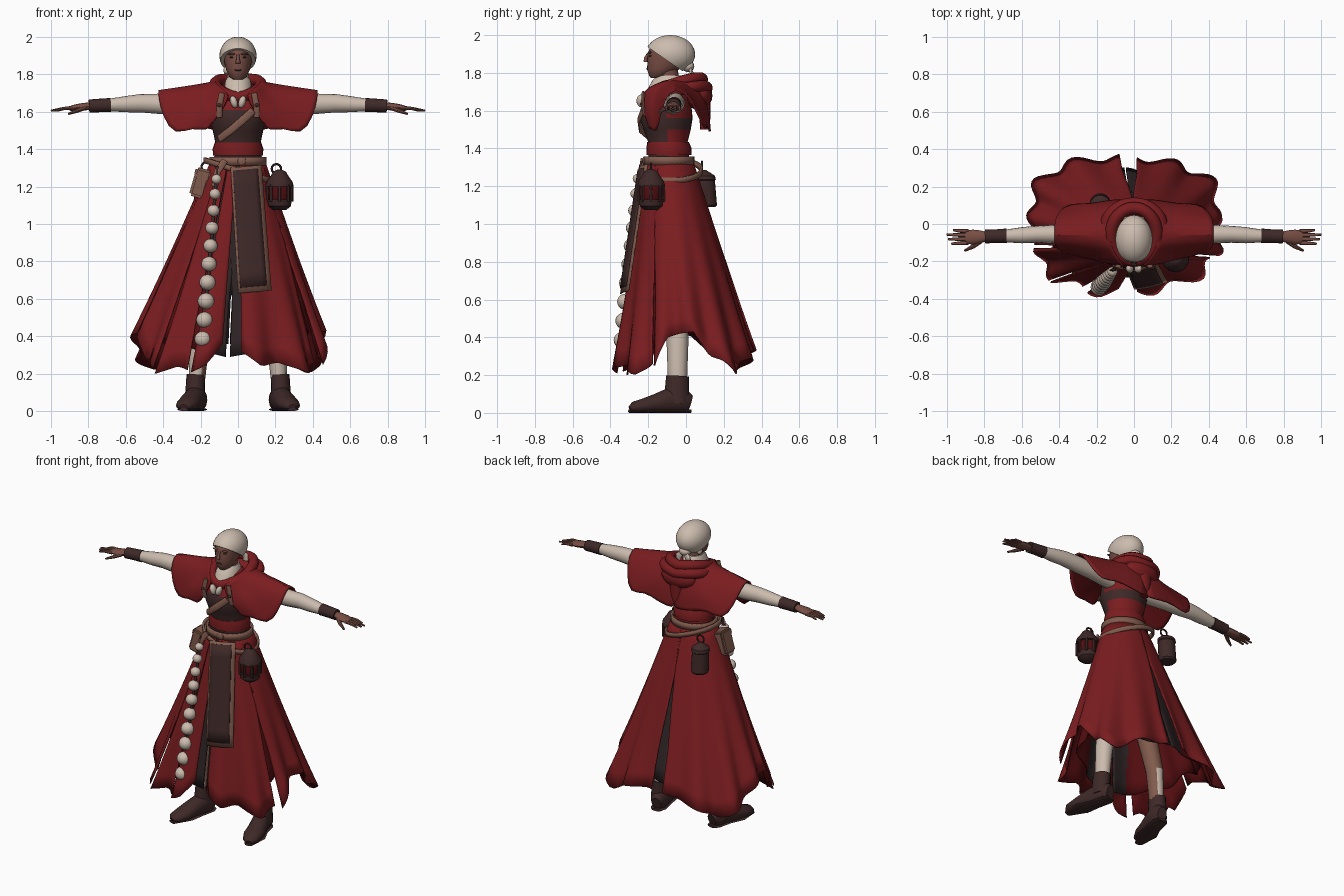
import bpy, bmesh, math
from mathutils import Vector, Matrix

cube = bpy.data.objects.get("Cube")
if cube:
    bpy.data.objects.remove(cube, do_unlink=True)
made = []

def material(name, r, g, b):
    m = bpy.data.materials.new(name)
    m.use_nodes = True
    m.diffuse_color = (r, g, b, 1)
    bsdf = next(n for n in m.node_tree.nodes if n.type == 'BSDF_PRINCIPLED')
    bsdf.inputs["Base Color"].default_value = (r, g, b, 1)
    bsdf.inputs["Roughness"].default_value = 0.8
    return m

RED = material("red cloth", .195, .012, .014)
DEEP = material("deep red cloth", .085, .004, .005)
DARK = material("dark leather", .048, .022, .021)
LINING = material("charcoal lining", .028, .018, .019)
TAN = material("tan leather", .22, .105, .075)
CREAM = material("cream cloth", .6, .5, .42)
SKIN = material("brown skin", .185, .075, .057)

def finish(name, bm, *mats, recalc=True):
    me = bpy.data.meshes.new(name)
    if recalc:
        bmesh.ops.recalc_face_normals(bm, faces=bm.faces)
    bm.to_mesh(me)
    bm.free()
    ob = bpy.data.objects.new(name, me)
    bpy.context.collection.objects.link(ob)
    for m in mats:
        me.materials.append(m)
    made.append(ob)
    return ob

def grid(name, rows, mats, closed=False, caps=False, rule=None, thick=0, sub=0):
    """Skin a list of point rows; cloth without a rule shows its second material inside."""
    bm = bmesh.new()
    vs = [[bm.verts.new(p) for p in row] for row in rows]
    n = len(rows[0])
    for a, b in zip(vs, vs[1:]):
        for i in range(n if closed else n - 1):
            j = (i + 1) % n
            f = bm.faces.new((a[i], b[i], b[j], a[j]))
            if rule:
                f.material_index = rule(f.calc_center_median())
    if caps:
        bm.faces.new(vs[0])
        bm.faces.new(vs[-1])
    ob = finish(name, bm, *mats, recalc=closed)
    if sub:
        ob.modifiers.new("smooth", 'SUBSURF').levels = sub
    if thick:
        s = ob.modifiers.new("thickness", 'SOLIDIFY')
        s.thickness, s.offset = thick, 0
        s.material_offset = 0 if rule else len(mats) - 1
    return ob

def ellipse(x, y, z, rx, ry, n=24, tilt=0):
    return [(x + rx * math.cos(k * math.tau / n), y + ry * math.sin(k * math.tau / n),
             z + tilt * math.cos(k * math.tau / n)) for k in range(n)]

def loft(name, rings, *mats, x=0, n=24, rule=None):
    """Rings are (z, centre y, x radius, y radius)."""
    return grid(name, [ellipse(x, y, z, rx, ry, n) for z, y, rx, ry in rings], mats, True, True, rule)

def tube(name, path, sizes, *mats, n=12, floor=None, rule=None):
    """Sweep an ellipse along a path; sizes are (side, height) radii."""
    pts = [Vector(p) for p in path]
    way = (pts[-1] - pts[0]).normalized()
    up = Vector((0, 0, 1)) if abs(way.z) < .8 else Vector((0, -1, 0))
    rows = []
    for i, p in enumerate(pts):
        t = (pts[min(i + 1, len(pts) - 1)] - pts[max(i - 1, 0)]).normalized()
        side = t.cross(up).normalized()
        top = side.cross(t)
        a, b = sizes[i]
        row = [p + side * a * math.cos(k * math.tau / n) + top * b * math.sin(k * math.tau / n)
               for k in range(n)]
        if floor is not None:
            row = [(q.x, q.y, max(q.z, floor)) for q in row]
        rows.append(row)
    return grid(name, rows, mats, True, True, rule)

def ball(name, pos, radii, mat, n=16, rot=None):
    bm = bmesh.new()
    bmesh.ops.create_uvsphere(bm, u_segments=n, v_segments=n // 2 + 2, radius=1)
    m = Matrix.Translation(pos) @ (rot or Matrix()) @ Matrix.Diagonal((*radii, 1))
    bmesh.ops.transform(bm, matrix=m, verts=bm.verts)
    return finish(name, bm, mat)

def belt(name, y, z, rx, ry, half, mat, tilt=0):
    rows = [ellipse(0, y, z + h, rx, ry, 32, tilt) for h in (-half, half)]
    return grid(name, rows, [mat], True, thick=.014)

def torus(name, pos, major, minor, mat):
    bpy.ops.mesh.primitive_torus_add(major_segments=16, minor_segments=6, location=pos,
        rotation=(math.pi / 2, 0, 0), major_radius=major, minor_radius=minor)
    ob = bpy.context.object
    ob.name = name
    ob.data.materials.append(mat)
    made.append(ob)

def lerp(a, b, t):
    return a + (b - a) * t

# Skirt panels: hem is a list of (angle, height) points
def skirt_panel(name, hem, mats=(RED, DEEP), scale=1, folds=13, amp=.06, rule=None):
    a0, a1 = hem[0][0], hem[-1][0]
    n = max(5, int((a1 - a0) / 2.5))
    rows = []
    for r in range(13):
        row = []
        for c in range(n + 1):
            a = lerp(a0, a1, c / n)
            p, q = next((p, q) for p, q in zip(hem, hem[1:]) if a <= q[0] + .001)
            low = lerp(p[1], q[1], (a - p[0]) / (q[0] - p[0]))
            t = r / 12 * (1.34 - low) / 1.03
            mid = (a0 + a1) / 2
            ang = math.radians(mid + (a - mid) * (1 + .15 * max(0, 1 - t * 1.4)))
            k = scale * (1 + amp * t * t * math.sin(folds * ang))
            row.append((-.05 * t + k * (.14 + .4 * t) * math.cos(ang),
                        -.09 + .09 * t + k * (.122 + .24 * t) * math.sin(ang), 1.34 - 1.03 * t))
        rows.append(row)
    return grid(name, rows, mats, rule=rule, thick=.008)

skirt_panel("skirt_front_left", [(-83, .32), (-72, .24), (-60, .26), (-45, .2), (-31, .26)])
skirt_panel("skirt_side_left", [(-27, .25), (-21, .33), (-15, .4), (-5, .42), (8, .43), (22, .3), (30, .28), (42, .2),
                                (52, .27), (65, .3), (83, .33)])
skirt_panel("skirt_back_right", [(93, .33), (115, .28), (135, .22), (155, .3), (175, .41), (197, .43)])
skirt_panel("skirt_side_right", [(200, .42), (206, .36), (213, .27), (219, .3), (229, .23)])
skirt_panel("skirt_front_right", [(231, .2), (240, .24), (247, .22)])
skirt_panel("skirt_front_strip", [(251, .21), (258, .24), (266, .36)])
for name, hem in (("underskirt_left", [(-89, .29), (-40, .36), (0, .45), (30, .36), (89.5, .36)]),
                  ("underskirt_right", [(90.5, .36), (150, .36), (180, .45), (220, .38), (268, .29)])):
    skirt_panel(name, hem, (LINING, DEEP), .82, 9, rule=lambda c: int(abs(c.x) > .17))

# Torso with a front vest
def vest(c):
    return int((c.y < -.09 and c.z < 1.61) or 1.5 < c.z < 1.56)
loft("torso", [(1.34, -.09, .13, .11), (1.42, -.095, .118, .1), (1.5, -.1, .135, .125),
               (1.56, -.105, .152, .14), (1.61, -.1, .152, .13), (1.66, -.09, .15, .115),
               (1.71, -.08, .13, .1), (1.75, -.08, .07, .07)], RED, DARK, n=32, rule=vest)
loft("sash", [(1.365, -.09, .132, .118), (1.4, -.09, .136, .12), (1.435, -.095, .124, .11)], RED)
belt("waist_belt", -.09, 1.335, .146, .128, .022, TAN)
belt("slung_belt", -.078, 1.285, .176, .16, .015, TAN, -.055)
tube("chest_strap", [(.08, -.228, 1.605), (.02, -.25, 1.55), (-.04, -.24, 1.5), (-.1, -.185, 1.455)],
     [(.008, .021)] * 4, TAN)
tube("hanging_strap", [(-.07, -.235, 1.34), (-.11, -.245, 1.28), (-.125, -.25, 1.2)], [(.018, .006)] * 3, TAN)
ball("belt_buckle", (.02, -.222, 1.335), (.024, .01, .022), TAN)

# Neck, collar and head
loft("neck", [(1.7, -.085, .055, .055), (1.84, -.1, .05, .055)], SKIN)
loft("collar", [(1.68, -.1, .1, .12), (1.73, -.1, .074, .095), (1.765, -.095, .068, .08),
                (1.785, -.09, .057, .06)], CREAM)
loft("head", [(1.772, -.16, .025, .025), (1.785, -.145, .045, .05), (1.82, -.122, .062, .085),
              (1.86, -.1, .073, .103), (1.9, -.09, .078, .112), (1.93, -.085, .077, .108),
              (1.96, -.08, .06, .08)], SKIN)
tube("nose", [(0, -.2, 1.905), (0, -.212, 1.88), (0, -.215, 1.858)],
     [(.007, .006), (.009, .009), (.014, .011)], SKIN)
ball("lips", (0, -.203, 1.822), (.02, .006, .005), DARK)
for s in (1, -1):
    ball("eye", (s * .033, -.188, 1.89), (.012, .008, .004), LINING)
    ball("brow", (s * .034, -.192, 1.908), (.022, .009, .006), SKIN)

# Headscarf cut along a slanted brow line, with a knot
bm = bmesh.new()
bmesh.ops.create_uvsphere(bm, u_segments=32, v_segments=20, radius=1)
bmesh.ops.transform(bm, verts=bm.verts,
    matrix=Matrix.Translation((0, -.083, 1.898)) @ Matrix.Diagonal((.099, .131, .102, 1)))
cut = bmesh.ops.bisect_plane(bm, geom=bm.verts[:] + bm.edges[:] + bm.faces[:],
    plane_co=(0, -.2, 1.935), plane_no=(0, .125, .18), clear_inner=True)
bmesh.ops.edgeloop_fill(bm, edges=[e for e in cut["geom_cut"] if isinstance(e, bmesh.types.BMEdge)])
finish("headscarf", bm, CREAM)
ball("scarf_knot", (0, .01, 1.835), (.04, .034, .03), CREAM)
ball("scarf_side_knot", (-.062, -.06, 1.822), (.016, .02, .022), CREAM)
for s in (1, -1):
    tube("scarf_tail", [(s * .01, .02, 1.83), (s * .035, .03, 1.8), (s * .04, .025, 1.765)],
         [(.012, .01), (.022, .01), (.018, .006)], CREAM)

# Short cape, one half per side, with a jagged hem
neck = [(.05, -.225, 1.69), (.07, -.205, 1.71), (.09, -.18, 1.73), (.11, -.14, 1.745), (.12, -.12, 1.755),
        (.12, -.09, 1.76), (.12, -.06, 1.76), (.12, -.03, 1.76), (.12, 0, 1.76), (.11, .02, 1.76),
        (.09, .05, 1.75), (.05, .065, 1.75), (0, .07, 1.75)]
hem = [(.135, -.2, 1.55), (.165, -.19, 1.49), (.24, -.185, 1.52), (.34, -.16, 1.47), (.4, -.14, 1.57),
       (.425, -.115, 1.67), (.425, -.06, 1.725), (.425, .01, 1.69), (.405, .06, 1.59), (.35, .11, 1.48),
       (.24, .1, 1.53), (.12, .13, 1.5), (0, .125, 1.48)]
core = Vector((.2, -.05, 1.6))
for s in (1, -1):
    rows = []
    for r in range(7):
        v = r / 6
        row = []
        for a, b in zip(neck, hem):
            p = Vector(a).lerp(Vector(b), v)
            out = (p - core).normalized() * .018 * math.sin(math.pi * v)
            out.z = min(out.z, -.004 * math.sin(math.pi * v))
            if b[0] == 0:
                out.x = 0
            p += out
            row.append((s * p.x, p.y, p.z))
        rows.append(row[::s])
    grid("cape_left" if s > 0 else "cape_right", rows, [RED, DEEP], sub=1, thick=.01)

# Lowered hood: slanted rolls and a bag of cloth behind
for name, cy, z0, rx, ry, rad, slope in (("hood_roll", -.055, 1.72, .122, .14, .033, .045),
                                         ("hood_fold", -.015, 1.69, .15, .125, .032, .03)):
    rows = []
    for k in range(33):
        a = k * math.tau / 32
        c, w = math.cos(a), math.sin(a)
        rows.append([(c * (rx + rad * math.cos(b)), cy + w * (ry + rad * math.cos(b)),
                      z0 + slope * w + .025 * abs(c) + rad * math.sin(b))
                     for b in (j * math.tau / 10 for j in range(10))])
    grid(name, rows, [RED], True)
ball("hood_bag", (0, .065, 1.68), (.13, .075, .075), RED)
tube("hood_point", [(0, .1, 1.67), (0, .1, 1.58), (0, .1, 1.5)], [(.05, .03), (.045, .03), (.03, .025)], RED)

# Chest emblem plates and harness straps
for s in (1, -1):
    ball("emblem_plate", (s * .022, -.238, 1.652), (.019, .024, .034), CREAM, rot=Matrix.Rotation(s * .3, 4, 'Y'))
    tube("harness_strap", [(s * .1, -.215, 1.57), (s * .1, -.23, 1.63), (s * .085, -.225, 1.7)],
         [(.016, .009)] * 3, TAN)
    ball("harness_buckle", (s * .1, -.236, 1.635), (.012, .008, .01), DARK)

# Arms, cuffs and hands
for s in (1, -1):
    def arm(name, path, sizes, mat, n=12):
        tube(name, [(s * x, y, z) for x, y, z in path], sizes, mat, n=n)
    arm("sleeve", [(.13, -.07, 1.63), (.3, -.06, 1.638), (.42, -.055, 1.642), (.52, -.055, 1.645), (.6, -.06, 1.64), (.7, -.065, 1.635)],
        [(.05, .05), (.05, .05), (.05, .054), (.045, .049), (.043, .043), (.032, .032)], CREAM, 16)
    arm("cuff", [(.68, -.063, 1.635), (.74, -.065, 1.633), (.795, -.067, 1.63)],
        [(.039, .038), (.036, .036), (.037, .035)], DARK, 16)
    arm("palm", [(.785, -.067, 1.63), (.82, -.068, 1.627), (.86, -.07, 1.622), (.9, -.07, 1.617)],
        [(.024, .021), (.034, .02), (.04, .019), (.035, .012)], SKIN)
    for i, length in enumerate((.965, 1, .992, .975)):
        y = -.037 - .021 * i
        arm("finger", [(.885, y, 1.618), (.93, y * 1.06 + .003, 1.617), (length, y * 1.15 + .01, 1.605)],
            [(.011, .01), (.0105, .009), (.006, .005)], SKIN, 8)
    arm("thumb", [(.82, -.09, 1.62), (.86, -.12, 1.605), (.905, -.143, 1.588)],
        [(.015, .013), (.012, .011), (.006, .006)], SKIN, 8)

# Legs and boots; the right leg has a tan inner patch
for s in (1, -1):
    tube("leg", [(s * .08, -.08, 1), (s * .16, -.06, .6), (s * .205, -.045, .38), (s * .22, -.045, .15)],
         [(.08, .08), (.065, .065), (.054, .058), (.042, .05)], CREAM, TAN, rule=lambda c: int(-.2 < c.x < 0))
    tube("boot_shaft", [(s * .225, -.045, .195), (s * .228, -.048, .12), (s * .228, -.05, .05)],
         [(.05, .06), (.052, .064), (.055, .07)], DARK, n=16)
    tube("boot_foot", [(s * .21, .022, .05), (s * .215, -.01, .06), (s * .23, -.08, .065), (s * .255, -.16, .048),
                       (s * .268, -.22, .038), (s * .285, -.275, .03), (s * .29, -.297, .022)],
         [(.032, .045), (.052, .07), (.055, .072), (.06, .052), (.062, .04), (.048, .03), (.02, .014)], DARK, n=16, floor=0)
    tube("boot_sole", [(s * .21, .026, .009), (s * .215, -.01, .009), (s * .235, -.1, .009), (s * .262, -.19, .009), (s * .29, -.3, .009)],
         [(.032, .009), (.052, .009), (.052, .009), (.066, .009), (.026, .009)], DARK, floor=0)

# Tabard: tan border slab with a dark plate on it
def tabard(name, inset, lift, mat):
    rows = []
    for r in range(9):
        v = lerp(inset * .2, 1 - inset * .35, r / 8)
        l, w = lerp(-.04, 0, v), lerp(.165, .178, v)
        rows.append([(l + w * u, lerp(-.245, -.345, v) + .04 * u * u - lift, lerp(1.3, .63, v) + .015 * u)
                     for u in (lerp(inset * .6, 1 - inset, c / 6) for c in range(7))])
    grid(name, rows, [mat], thick=.008)
tabard("tabard_border", 0, 0, TAN)
tabard("tabard_panel", .12, .006, DARK)

# String of large beads
for i in range(10):
    t = i / 9
    r = lerp(.027, .045, min(1, t * 1.4))
    ball("bead", (lerp(-.115, -.187, t), lerp(-.255, -.338, t), lerp(1.24, .385, t ** 1.08)), (r, r, r * .96), CREAM)
tube("bead_cord", [(-.11, -.24, 1.31), (-.187, -.338, .36)], [(.009, .009)] * 2, DARK)

# Lantern with cage bars
loft("lantern", [(z, -.185, r, r) for z, r in ((1.075, .035), (1.095, .06), (1.13, .066), (1.131, .056), (1.165, .064),
     (1.2, .06), (1.201, .073), (1.225, .07), (1.255, .048), (1.28, .034), (1.29, .012))], DARK, DEEP, x=.222, n=18,
     rule=lambda c: int(1.132 < c.z < 1.2))
for k in range(8):
    x, y = .222 + .065 * math.cos(k * math.tau / 8), -.185 + .065 * math.sin(k * math.tau / 8)
    tube("lantern_bar", [(x, y, 1.12), (x, y, 1.21)], [(.009, .009)] * 2, DARK, n=6)
torus("lantern_ring", (.205, -.185, 1.295), .025, .006, DARK)

# Canister behind and leather pouch at the side
loft("canister", [(z, y, r, r) for z, y, r in ((1.09, .108, .048), (1.1, .108, .056), (1.23, .1, .053), (1.235, .1, .058),
     (1.255, .098, .055), (1.275, .096, .027), (1.285, .095, .012))], DARK, x=-.18)
torus("canister_ring", (-.17, .085, 1.305), .025, .006, DARK)
for name, z, size in (("pouch", 1.215, (.082, .105, .15)), ("pouch_flap", 1.27, (.09, .113, .05))):
    bm = bmesh.new()
    bmesh.ops.create_cube(bm, size=1)
    bmesh.ops.transform(bm, verts=bm.verts, matrix=Matrix.Translation((-.203 + (z - 1.215) * .3, -.12, z))
        @ Matrix.Rotation(.28, 4, 'Y') @ Matrix.Diagonal((*size, 1)))
    bmesh.ops.bevel(bm, geom=bm.edges[:], offset=.012, segments=2, affect='EDGES')
    finish(name, bm, TAN)

# Smooth shading with sharp creases kept
bpy.ops.object.select_all(action='DESELECT')
for ob in made:
    ob.select_set(True)
bpy.context.view_layer.objects.active = made[0]
bpy.ops.object.shade_smooth_by_angle(angle=math.radians(40))
